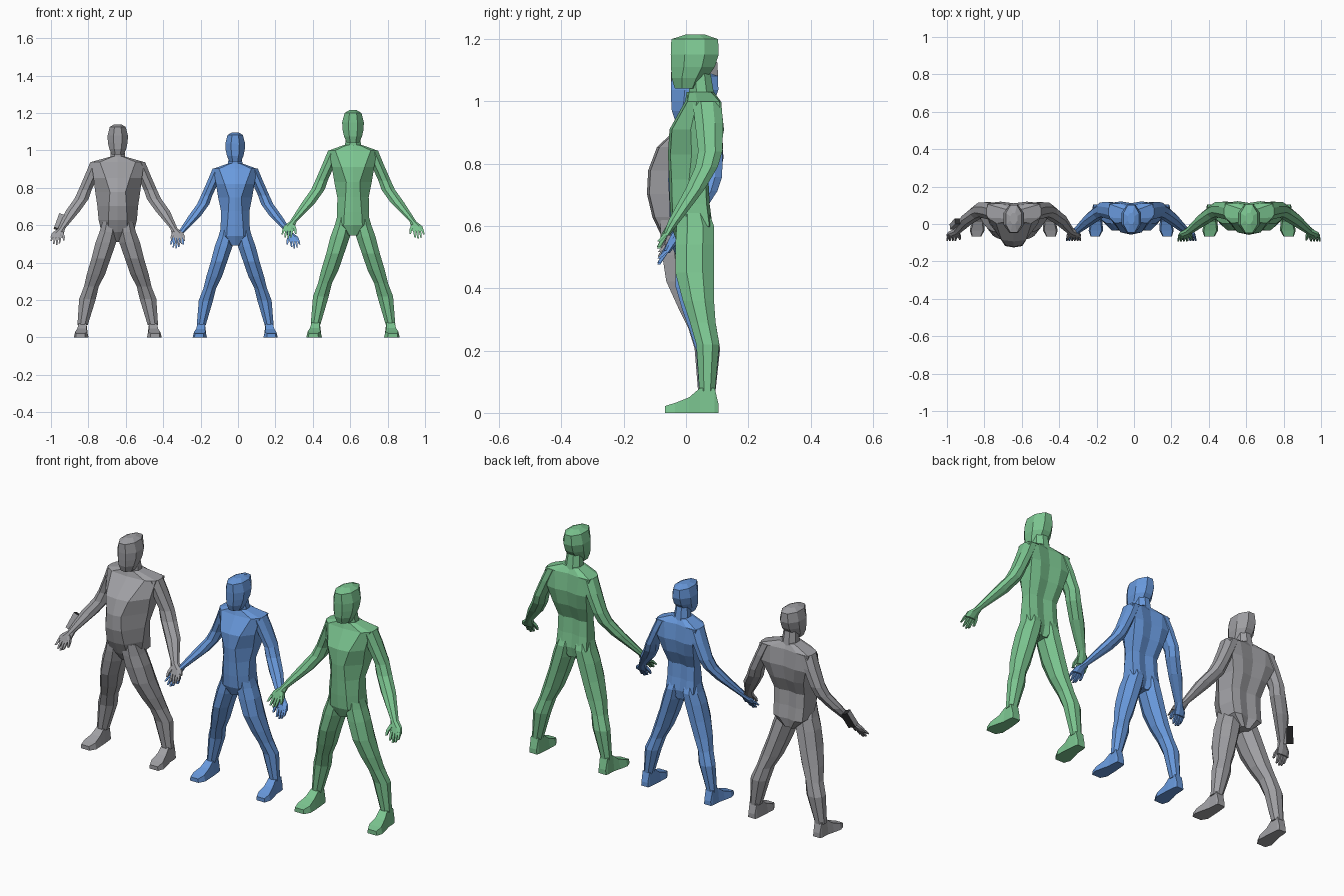
import bpy
import bmesh
import math
from mathutils import Vector, Matrix

if "Cube" in bpy.data.objects:
    bpy.data.objects.remove(bpy.data.objects["Cube"], do_unlink=True)


def make_material(name, colour):
    mat = bpy.data.materials.new(name)
    mat.use_nodes = True
    mat.diffuse_color = (*colour, 1)
    shader = mat.node_tree.nodes["Principled BSDF"]
    shader.inputs["Base Color"].default_value = (*colour, 1)
    shader.inputs["Roughness"].default_value = 0.8
    return mat


def finish(bm, name, *mats):
    bmesh.ops.recalc_face_normals(bm, faces=bm.faces[:])
    mesh = bpy.data.meshes.new(name)
    bm.to_mesh(mesh)
    bm.free()
    for mat in mats:
        mesh.materials.append(mat)
    obj = bpy.data.objects.new(name, mesh)
    bpy.context.collection.objects.link(obj)
    return obj


def skin(bm, rings):
    """Join rings of points with quads and cap both ends."""
    loops = [[bm.verts.new(p) for p in ring] for ring in rings]
    for upper, lower in zip(loops, loops[1:]):
        for i in range(len(upper)):
            j = (i + 1) % len(upper)
            bm.faces.new((upper[i], upper[j], lower[j], lower[i]))
    bm.faces.new(loops[0])
    bm.faces.new(loops[-1])


def oval(x, y, z, rx, ry, sides=8):
    """Level ring whose flat sides touch the given radii."""
    grow = 1 / math.cos(math.pi / sides)
    turns = [(i + 0.5) * math.tau / sides for i in range(sides)]
    return [Vector((x + rx * grow * math.cos(a), y + ry * grow * math.sin(a), z)) for a in turns]


def torso_ring(z, w, f, rear, front, side_front, side_back, back):
    """Ring with a chest panel, receding flanks and a spine furrow."""
    half = [(f, front), (w, side_front), (rear, side_back), (rear * 0.55, back)]
    points = [(0, front - 0.008)] + half + [(0, back - 0.009)]
    points += [(-x, y) for x, y in reversed(half)]
    return [Vector((x, y, z)) for x, y in points]


# Height, half width, chest panel half width, then depths front to back
TORSO = [
    (1.03, 0.045, 0.03, 0.01, 0.03, 0.08, 0.09),
    (1.0, 0.128, 0.095, 0.005, 0.035, 0.108, 0.112),
    (0.91, 0.113, 0.062, -0.045, 0.015, 0.115, 0.122),
    (0.83, 0.1, 0.036, -0.05, 0.018, 0.09, 0.107),
    (0.75, 0.084, 0.04, -0.046, 0.01, 0.062, 0.072),
    (0.67, 0.085, 0.046, -0.044, 0.0, 0.066, 0.076),
    (0.6, 0.088, 0.05, -0.04, 0.0, 0.075, 0.085),
    (0.545, 0.03, 0.015, -0.02, 0.0, 0.06, 0.07),
]
# Extra width and belly depth of the heavy build, row by row
HEAVY = [(0, 0), (0.022, 0), (0.025, 0.042), (0.028, 0.066),
         (0.032, 0.074), (0.024, 0.058), (0.004, 0.03), (0, 0.01)]

HEAD = [
    (0, 0.03, 1.215, 0.02, 0.03),
    (0, 0.028, 1.2, 0.045, 0.075),
    (0, 0.028, 1.15, 0.058, 0.077),
    (0, 0.022, 1.11, 0.056, 0.07),
    (0, 0.01, 1.075, 0.048, 0.056),
    (0, 0.004, 1.042, 0.034, 0.04),
]
NECK = [(0, 0.045, 1.09, 0.036, 0.034), (0, 0.052, 1.0, 0.046, 0.042)]

LEG = [
    (0.045, 0.022, 0.66, 0.036, 0.045),
    (0.052, 0.03, 0.6, 0.046, 0.06),
    (0.068, 0.028, 0.54, 0.052, 0.062),
    (0.095, 0.028, 0.45, 0.048, 0.062),
    (0.124, 0.04, 0.36, 0.046, 0.05),
    (0.15, 0.054, 0.29, 0.037, 0.041),
    (0.172, 0.07, 0.22, 0.042, 0.037),
    (0.2, 0.068, 0.07, 0.026, 0.025),
]
# Foot slices from heel to toe: depth, centre, sole and top half widths, height
FOOT = [
    (0.105, 0.201, 0.022, 0.02, 0.025),
    (0.092, 0.201, 0.026, 0.022, 0.08),
    (0.045, 0.2, 0.03, 0.022, 0.08),
    (0.01, 0.204, 0.036, 0.026, 0.05),
    (-0.035, 0.208, 0.042, 0.034, 0.032),
    (-0.068, 0.212, 0.027, 0.024, 0.022),
]
ARM = [
    (0.097, 0.067, 1.0, 0.036, 0.046),
    (0.128, 0.074, 0.93, 0.034, 0.045),
    (0.168, 0.078, 0.84, 0.033, 0.039),
    (0.188, 0.066, 0.79, 0.036, 0.036),
    (0.238, 0.03, 0.72, 0.036, 0.031),
    (0.32, -0.035, 0.62, 0.018, 0.02),
    (0.34, -0.05, 0.595, 0.03, 0.015),
    (0.348, -0.063, 0.57, 0.031, 0.011),
]
# Knuckle and fingertip across the hand, with fingertip height
FINGERS = [(0.326, 0.332, 0.535), (0.341, 0.348, 0.528),
           (0.356, 0.364, 0.533), (0.37, 0.379, 0.55)]


def figure(label, centre, scale, mat, bulk):
    place = Matrix.Translation((centre, 0, 0)) @ Matrix.Diagonal((*scale, 1))
    thick = 1 + 0.13 * bulk

    def part(name, build, side=1):
        bm = bmesh.new()
        build(bm)
        flip = Matrix.Diagonal((side, 1, 1, 1))
        bmesh.ops.transform(bm, matrix=place @ flip, verts=bm.verts[:])
        finish(bm, f"{label}_{name}", mat)

    def torso(bm):
        rings = []
        for (z, w, f, front, flank, *rest), (wide, deep) in zip(TORSO, HEAVY):
            # The belly widens the front more than the back
            rear = w + bulk * wide * (1 if z > 0.9 else 0.3)
            rings.append(torso_ring(z, w + bulk * wide, f + bulk * wide * 0.3, rear,
                                    front - bulk * deep, flank - bulk * deep * 0.3, *rest))
        skin(bm, rings)

    def head(bm):
        skin(bm, [oval(*row) for row in HEAD])
        skin(bm, [oval(*row) for row in NECK])

    def leg(bm):
        # Heavy thighs lean forward above the knee
        skin(bm, [oval(x, y - bulk * 0.15 * max(0, z - 0.3), z, rx * thick, ry * thick)
                  for x, y, z, rx, ry in LEG])

    def foot(bm):
        skin(bm, [[Vector((x - sole, y, 0)), Vector((x + sole, y, 0)),
                   Vector((x + top, y, z)), Vector((x - top, y, z))]
                  for y, x, sole, top, z in FOOT])

    def arm(bm):
        skin(bm, [oval(x + bulk * 0.018 * (z > 0.7), y, z, rx * thick, ry)
                  for x, y, z, rx, ry in ARM])

    def fingers(bm):
        for root, tip, low in FINGERS:
            skin(bm, [oval(root, -0.062, 0.578, 0.007, 0.008, 4),
                      oval(tip, -0.088, low, 0.004, 0.005, 4)])
        # Thumb on the inner edge of the palm
        skin(bm, [oval(0.322, -0.05, 0.605, 0.01, 0.01, 4),
                  oval(0.308, -0.07, 0.575, 0.007, 0.008, 4),
                  oval(0.306, -0.082, 0.552, 0.004, 0.005, 4)])

    part("torso", torso)
    part("head", head)
    for name, side in (("left", 1), ("right", -1)):
        part(f"{name}_leg", leg, side)
        part(f"{name}_foot", foot, side)
        part(f"{name}_arm", arm, side)
        part(f"{name}_fingers", fingers, side)


green = make_material("soft green", (0.2, 0.56, 0.28))
blue = make_material("soft blue", (0.14, 0.32, 0.72))
grey = make_material("mid grey", (0.35, 0.35, 0.37))
dark = make_material("dark grey", (0.03, 0.03, 0.032))

figure("tall_figure", 0.615, (1, 1, 1), green, 0)
figure("short_figure", -0.015, (0.91, 0.99, 0.902), blue, 0)
figure("heavy_figure", -0.643, (0.94, 0.98, 0.938), grey, 1)

# Wrist device on the heavy figure, dark on its back and top
bm = bmesh.new()
bmesh.ops.create_cube(bm, size=1)
bm.normal_update()
for face in bm.faces:
    face.material_index = int(face.normal.y > 0.5 or face.normal.z > 0.5)
pose = (Matrix.Translation((-0.95, 0.0, 0.615)) @ Matrix.Rotation(math.radians(20), 4, "Y")
        @ Matrix.Rotation(math.radians(-20), 4, "X") @ Matrix.Diagonal((0.044, 0.03, 0.085, 1)))
bmesh.ops.transform(bm, matrix=pose, verts=bm.verts[:])
finish(bm, "heavy_figure_wrist_device", grey, dark)
